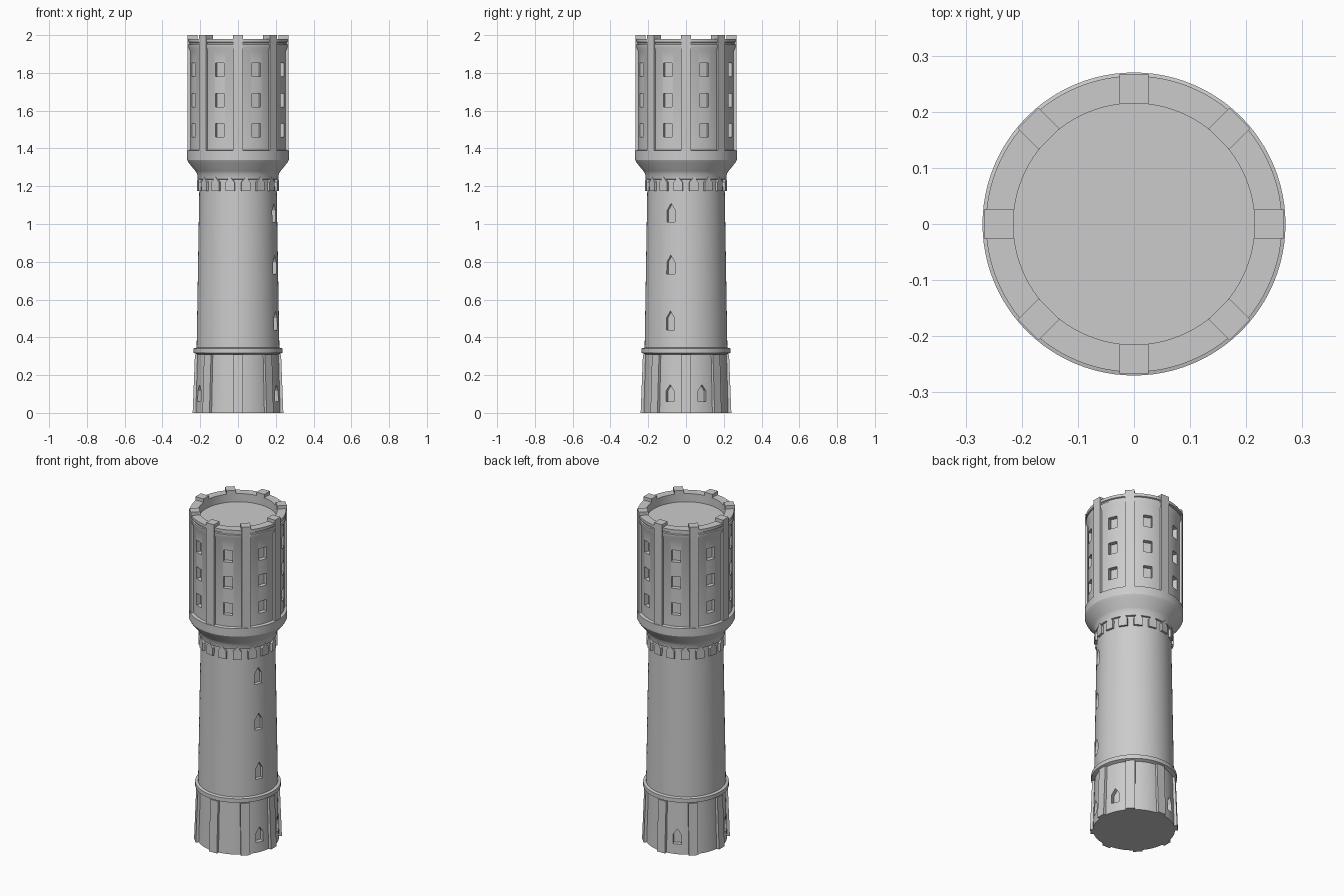
import bpy, bmesh, math
from mathutils import Matrix, Vector

if "Cube" in bpy.data.objects:
    bpy.data.objects.remove(bpy.data.objects["Cube"])

stone = bpy.data.materials.new("grey_stone")
stone.diffuse_color = (0.6, 0.6, 0.6, 1)
stone.use_nodes = True
stone.node_tree.nodes["Principled BSDF"].inputs["Base Color"].default_value = stone.diffuse_color


def make_object(name, bm):
    bmesh.ops.recalc_face_normals(bm, faces=bm.faces)
    mesh = bpy.data.meshes.new(name)
    bm.to_mesh(mesh)
    bm.free()
    mesh.materials.append(stone)
    obj = bpy.data.objects.new(name, mesh)
    bpy.context.collection.objects.link(obj)
    return obj


def lathe(name, profile, sides=96):
    """Closed solid of revolution from (radius, z) points, axis to axis."""
    bm = bmesh.new()
    verts = [bm.verts.new((r, 0, z)) for r, z in profile]
    edges = [bm.edges.new(p) for p in zip(verts, verts[1:])]
    bmesh.ops.spin(bm, geom=verts + edges, axis=(0, 0, 1), cent=(0, 0, 0),
                   steps=sides, angle=2 * math.pi)
    bmesh.ops.remove_doubles(bm, verts=bm.verts, dist=1e-4)
    return make_object(name, bm)


def add_prism(bm, ring_a, ring_b, degrees):
    """Prism between two matching rings, turned about the tower axis."""
    turn = Matrix.Rotation(math.radians(degrees), 3, 'Z')
    a = [bm.verts.new(turn @ Vector(p)) for p in ring_a]
    b = [bm.verts.new(turn @ Vector(p)) for p in ring_b]
    bm.faces.new(a)
    bm.faces.new(b[::-1])
    for i in range(len(a)):
        j = (i + 1) % len(a)
        bm.faces.new((a[i], a[j], b[j], b[i]))


def add_rib(bm, profile, width, degrees):
    """(radius, z) outline given a tangential width."""
    add_prism(bm, [(r, -width / 2, z) for r, z in profile],
              [(r, width / 2, z) for r, z in profile], degrees)


def add_panel(bm, outline, r0, r1, degrees):
    """(tangent, z) outline pushed from radius r0 to r1."""
    add_prism(bm, [(r0, t, z) for t, z in outline],
              [(r1, t, z) for t, z in outline], degrees)


def pointed(width, z0, z1):
    w, shoulder = width / 2, z0 + (z1 - z0) * 0.62
    return [(-w, z0), (w, z0), (w, shoulder), (0, z1), (-w, shoulder)]


def square(width, z0, z1):
    w = width / 2
    return [(-w, z0), (w, z0), (w, z1), (-w, z1)]


# Main turned body: base, band, shaft, flared collar, drum, parapet, roof floor
body = lathe("tower_body", [
    (0, 0), (0.225, 0), (0.216, 0.31), (0.235, 0.318), (0.235, 0.342),
    (0.219, 0.346), (0.204, 1.235), (0.213, 1.237), (0.216, 1.265),
    (0.225, 1.28), (0.262, 1.325), (0.27, 1.34), (0.27, 1.388),
    (0.254, 1.392), (0.254, 1.915), (0.263, 1.935), (0.263, 1.95),
    (0.257, 1.953), (0.257, 1.96), (0.264, 1.963), (0.264, 1.98),
    (0.215, 1.98), (0.215, 1.93), (0, 1.93)])

# Window recesses
cut = bmesh.new()
for k in range(8):
    for z in (1.46, 1.62, 1.78):
        add_panel(cut, square(0.05, z, z + 0.072), 0.228, 0.3, 22.5 + 45 * k)
for angle in (-22.5, 22.5, 112.5, 202.5):
    add_panel(cut, pointed(0.046, 0.06, 0.15), 0.196, 0.3, angle)
for z in (0.44, 0.735, 1.01):
    add_panel(cut, pointed(0.046, z, z + 0.1),
              0.195 - 0.017 * (z - 0.44), 0.3, -22.5)
cutter = make_object("window_cutter", cut)
cutter.hide_render = True
cutter.hide_viewport = False

mod = body.modifiers.new("windows", 'BOOLEAN')
mod.operation = 'DIFFERENCE'
mod.solver = 'EXACT'
mod.object = cutter
bpy.context.view_layer.objects.active = body
body.select_set(True)
bpy.ops.object.modifier_apply(modifier=mod.name)
bpy.data.objects.remove(cutter)
bpy.ops.object.shade_smooth_by_angle(angle=math.radians(25))

# Drum pilasters that rise into the merlons, and tapered base buttresses
drum, base = bmesh.new(), bmesh.new()
for k in range(8):
    add_rib(drum, [(0.24, 1.385), (0.267, 1.385), (0.267, 2.0),
                   (0.214, 2.0), (0.214, 1.975), (0.24, 1.975)], 0.052, 45 * k)
    add_rib(base, [(0.205, 0), (0.24, 0), (0.228, 0.31), (0.205, 0.31)],
            0.052, 45 * k)
make_object("drum_pilasters", drum)
make_object("base_buttresses", base)

# Ring of small pointed corbels under the collar
corbels = bmesh.new()
for k in range(16):
    add_panel(corbels, pointed(0.048, 1.175, 1.25), 0.195, 0.217,
              11.25 + 22.5 * k)
make_object("collar_corbels", corbels)
